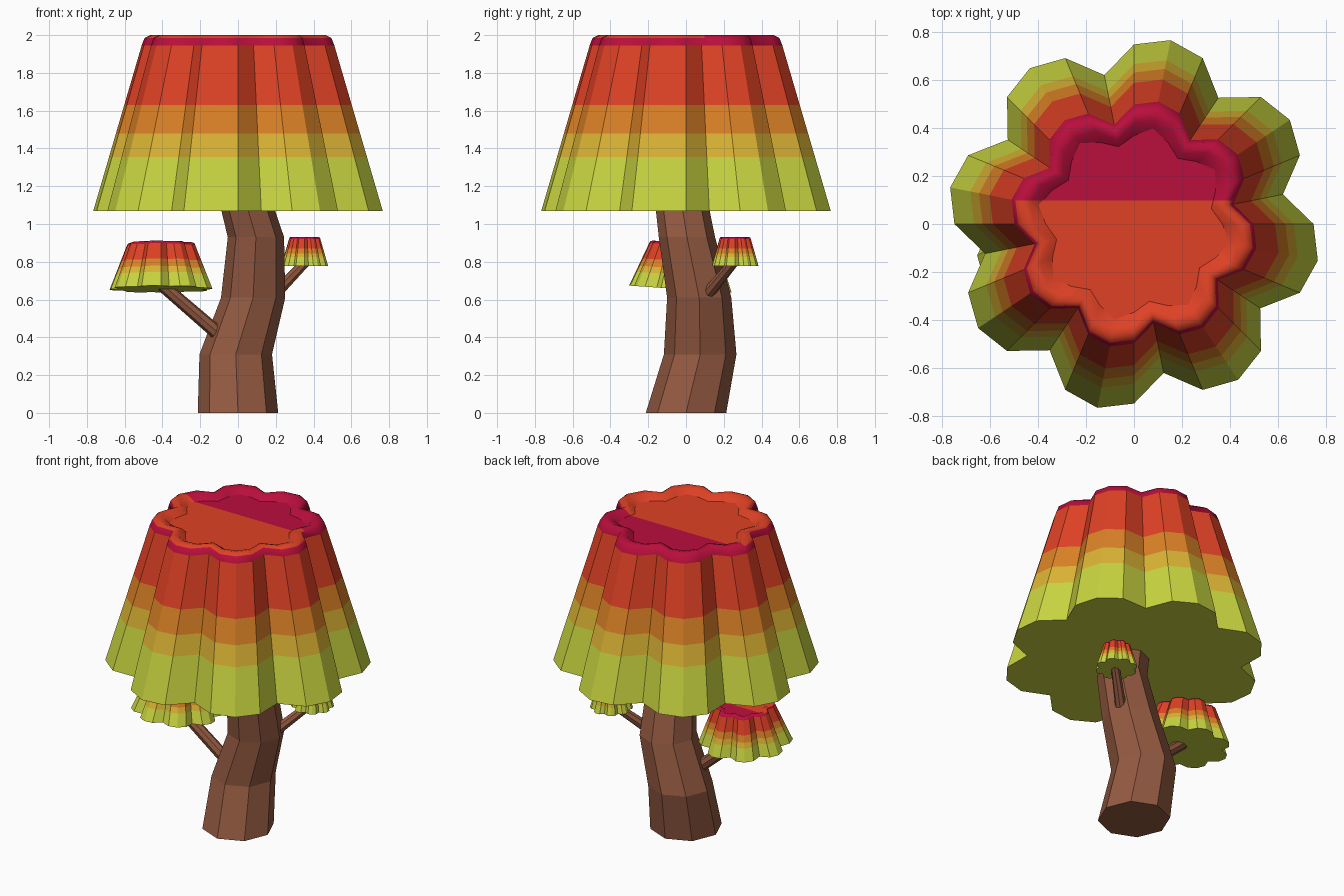
import bpy, bmesh, math
from mathutils import Vector, Matrix

if "Cube" in bpy.data.objects:
    bpy.data.objects.remove(bpy.data.objects["Cube"])


def material(name, rgb):
    lin = [((c / 255 + 0.055) / 1.055) ** 2.4 if c > 10 else c / 255 / 12.92 for c in rgb]
    m = bpy.data.materials.new(name)
    m.diffuse_color = (*lin, 1)
    m.use_nodes = True
    m.node_tree.nodes["Principled BSDF"].inputs["Base Color"].default_value = m.diffuse_color
    return m


lime = material("lime", (202, 214, 64))
yellow = material("yellow", (220, 180, 52))
orange = material("orange", (220, 130, 38))
red = material("red", (223, 65, 37))
crimson = material("crimson", (186, 14, 60))
brown = material("bark brown", (148, 90, 65))


def finish(name, bm, mats):
    bmesh.ops.recalc_face_normals(bm, faces=bm.faces[:])
    me = bpy.data.meshes.new(name)
    bm.to_mesh(me)
    bm.free()
    for m in mats:
        me.materials.append(m)
    ob = bpy.data.objects.new(name, me)
    bpy.context.collection.objects.link(ob)
    return ob


def bridge(bm, rings):
    """Join successive vertex rings with quads; returns a list of faces per band."""
    n = len(rings[0])
    return [[bm.faces.new((a[i], a[(i + 1) % n], b[(i + 1) % n], b[i])) for i in range(n)]
            for a, b in zip(rings, rings[1:])]


def canopy(name, loc, scale, tilt=0.0):
    """Fluted lampshade-like crown with eight lobes, colour bands and a sunken top."""
    base_z, base_r, top_z, top_r = 1.07, 0.793, 1.945, 0.528
    profile = []
    for z in (base_z, 1.355, 1.48, 1.63, top_z):
        t = (z - base_z) / (top_z - base_z)
        profile.append((base_r + (top_r - base_r) * t, z))
    profile += [(0.512, 1.985), (0.48, 2.0), (0.445, 1.992), (0.412, 1.965)]
    bm = bmesh.new()
    rings = []
    for j, (r, z) in enumerate(profile):
        mid = 0.907 if j == len(profile) - 1 else 0.958
        lobe = (mid, 0.81, mid, 1.0)
        rings.append([bm.verts.new((r * lobe[k % 4] * math.cos(k * math.pi / 16),
                                    r * lobe[k % 4] * math.sin(k * math.pi / 16),
                                    z - base_z)) for k in range(32)])
    bands = bridge(bm, rings)
    for j, band in enumerate(bands):
        for f in band:
            f.material_index = min(j, 4)
            f.smooth = j >= 4
    bm.faces.new(rings[0][::-1])
    floor = bm.faces.new(rings[-1])
    # the top is two-coloured, split along y = 0.1
    top = [f for b in bands[5:] for f in b] + [floor]
    for f in top:
        f.material_index = 5
    geom = set(top)
    for f in top:
        geom.update(f.edges)
        geom.update(f.verts)
    bmesh.ops.bisect_plane(bm, geom=list(geom), plane_co=(0, 0.1, 0), plane_no=(0, 1, 0))
    for f in bm.faces:
        if f.material_index == 5:
            f.material_index = 4 if f.calc_center_median().y > 0.1 else 3
    bm.transform(Matrix.Translation(loc) @ Matrix.Rotation(tilt, 4, 'X')
                 @ Matrix.Diagonal((*scale, 1)))
    return finish(name, bm, [lime, yellow, orange, red, crimson])


def limb(name, path, sides, level=False):
    """Tapered tube through (x, y, z, radius) points; level keeps rings horizontal."""
    bm = bmesh.new()
    axis = Vector(path[-1][:3]) - Vector(path[0][:3])
    rot = Matrix() if level else axis.to_track_quat('Z', 'Y').to_matrix().to_4x4()
    rings = []
    for x, y, z, r in path:
        rings.append([bm.verts.new(Vector((x, y, z)) + rot @ Vector(
            (r * math.cos(2 * math.pi * k / sides), r * math.sin(2 * math.pi * k / sides), 0)))
            for k in range(sides)])
    bridge(bm, rings)
    bm.faces.new(rings[0][::-1])
    bm.faces.new(rings[-1])
    return finish(name, bm, [brown])


# Crooked trunk
limb("trunk", [(0, 0, 0, 0.213), (-0.012, 0.075, 0.31, 0.192), (0.08, 0.07, 0.61, 0.17),
               (0.095, 0.005, 0.93, 0.149), (0.04, -0.025, 1.12, 0.14)], 8, level=True)

# Side branches
limb("left_branch", [(-0.07, 0.01, 0.39, 0.038), (-0.40, -0.03, 0.675, 0.034)], 8)
limb("right_branch", [(0.19, 0.11, 0.625, 0.034), (0.36, 0.255, 0.80, 0.026)], 8)

# Crowns
canopy("main_canopy", (0, 0, 1.07), (0.985, 0.985, 1))
canopy("left_canopy", (-0.408, -0.03, 0.655), (0.35, 0.35, 0.265), math.radians(-4))
canopy("right_canopy", (0.353, 0.26, 0.777), (0.16, 0.16, 0.165))
